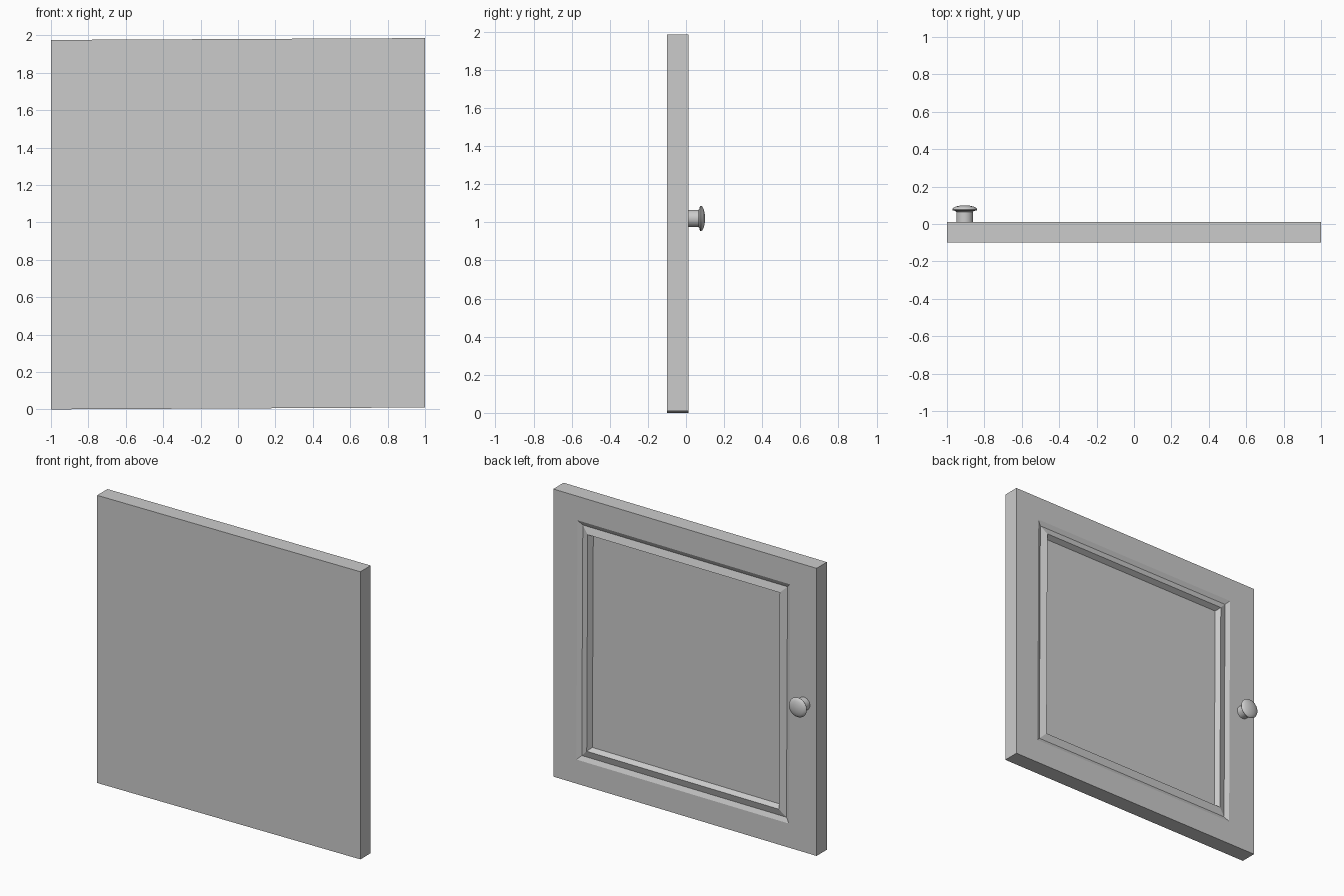
import bpy, bmesh, math

if "Cube" in bpy.data.objects:
    bpy.data.objects.remove(bpy.data.objects["Cube"])

FRONT, BACK = -0.1, 0.012
TILT = 0.005  # the door hangs very slightly out of square


def add_object(name, bm):
    bmesh.ops.recalc_face_normals(bm, faces=bm.faces)
    mesh = bpy.data.meshes.new(name)
    bm.to_mesh(mesh)
    bm.free()
    obj = bpy.data.objects.new(name, mesh)
    bpy.context.collection.objects.link(obj)
    return obj


def ring(bm, left, right, bottom, top, y, lean=0.0):
    """Four corners of a rectangle facing +y."""
    corners = [(left, bottom), (right, bottom), (right, top), (left, top)]
    return [bm.verts.new((x - lean * (z - 1), y, z + TILT * x)) for x, z in corners]


def bridge(bm, a, b):
    n = len(a)
    for i in range(n):
        j = (i + 1) % n
        bm.faces.new((a[i], a[j], b[j], b[i]))


# Door: slab, then groove, ridge and sunken centre panel on the +y face
bm = bmesh.new()
rings = [ring(bm, -1, 1, 0.005, 1.98, FRONT), ring(bm, -1, 1, 0.005, 1.98, BACK)]
for inset, depth in [(0, 0), (0.03, 0.015), (0.078, 0.0), (0.096, 0.035)]:
    rings.append(ring(bm, -0.795 + inset, 0.82 - inset, 0.17 + inset,
                      1.815 - inset, BACK - depth, TILT))
for a, b in zip(rings, rings[1:]):
    bridge(bm, a, b)
bm.faces.new(rings[0])
bm.faces.new(rings[-1])
add_object("cabinet_door", bm)

# Knob: turned profile (radius, y) around the y axis
profile = [(0.045, BACK - 0.005), (0.045, 0.065), (0.05, 0.070), (0.064, 0.073),
           (0.067, 0.078), (0.063, 0.085), (0.048, 0.093), (0.027, 0.098), (0.008, 0.1)]
SIDES = 32
bm = bmesh.new()
loops = [[bm.verts.new((-0.905 + r * math.cos(2 * math.pi * i / SIDES), y,
                        1.02 + r * math.sin(2 * math.pi * i / SIDES)))
          for i in range(SIDES)] for r, y in profile]
for a, b in zip(loops, loops[1:]):
    bridge(bm, a, b)
bm.faces.new(loops[0])
bm.faces.new(loops[-1])
knob = add_object("knob", bm)
bpy.context.view_layer.objects.active = knob
knob.select_set(True)
bpy.ops.object.shade_smooth_by_angle(angle=math.radians(40))
